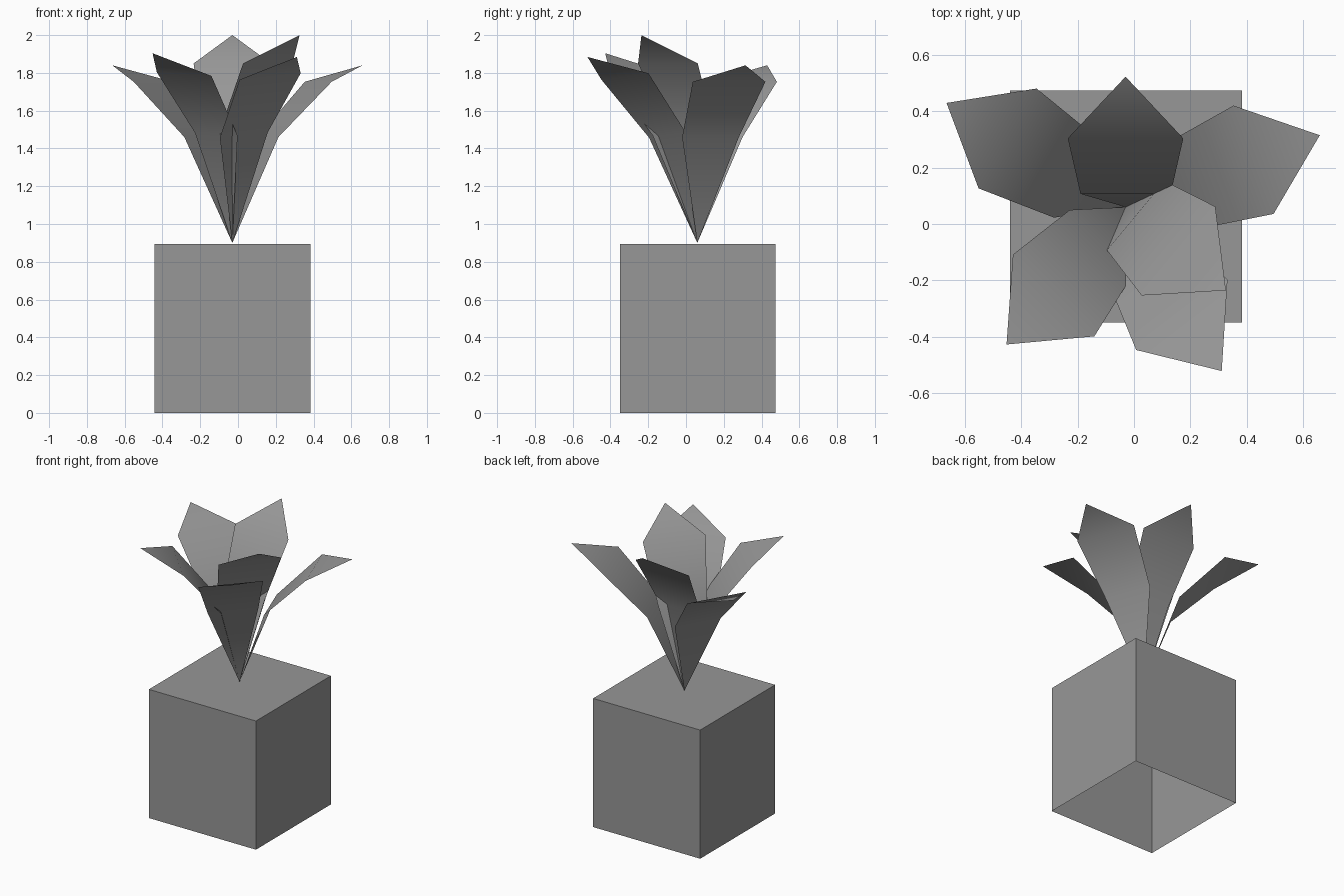
import bpy, bmesh
from math import radians
from mathutils import Matrix, Vector

if "Cube" in bpy.data.objects:
    bpy.data.objects.remove(bpy.data.objects["Cube"])

BASE = Vector((-0.03, 0.06, 0.9))
# petal profile: outward reach, height above base, half width
PROFILE = [(0.0, 0.0, 0.0), (0.047, 0.593, 0.16), (0.244, 0.95, 0.205), (0.463, 1.1, 0.0)]

# dark grey for every part
grey = bpy.data.materials.new("dark_grey")
grey.diffuse_color = (0.31, 0.31, 0.31, 1)
grey.use_nodes = True
grey.node_tree.nodes["Principled BSDF"].inputs["Base Color"].default_value = grey.diffuse_color


def finish(bm, name, smooth=False):
    for f in bm.faces:
        f.smooth = smooth
    mesh = bpy.data.meshes.new(name)
    bm.to_mesh(mesh)
    bm.free()
    mesh.materials.append(grey)
    obj = bpy.data.objects.new(name, mesh)
    bpy.context.collection.objects.link(obj)


# block-shaped pot, open underneath
bm = bmesh.new()
bmesh.ops.create_cube(bm, size=1)
bm.normal_update()
bmesh.ops.delete(bm, geom=[f for f in bm.faces if f.normal.z < -0.5], context='FACES')
bmesh.ops.scale(bm, vec=(0.824, 0.824, 0.895), verts=bm.verts)
bmesh.ops.translate(bm, vec=(-0.029, 0.062, 0.4475), verts=bm.verts)
finish(bm, "pot")


# leaf: single-sided sheet, rolled on its own axis, leaned outward, turned to its heading
def leaf(name, heading, lean, roll):
    turn = (Matrix.Translation(BASE)
            @ Matrix.Rotation(radians(heading), 4, 'Z')
            @ Matrix.Rotation(radians(lean), 4, 'Y')
            @ Matrix.Rotation(radians(roll), 4, Vector((0.463, 0, 1.1))))
    bm = bmesh.new()
    rows = [[bm.verts.new(turn @ Vector((r, s, h))) for s in ((w, -w) if w else (0,))]
            for r, h, w in PROFILE]
    for low, high in zip(rows, rows[1:]):
        bm.faces.new(low + high[::-1])
    finish(bm, name, smooth=True)


LEAVES = [("back", 90, 0, 0), ("inner", -39.7, 0, 0), ("left", 149.8, 15.2, 0),
          ("right", 20.3, 15.2, 0), ("front_left", 229.1, 9.9, -5),
          ("front_right", -59.6, 11.6, 8.6)]
for label, heading, lean, roll in LEAVES:
    leaf("leaf_" + label, heading, lean, roll)
